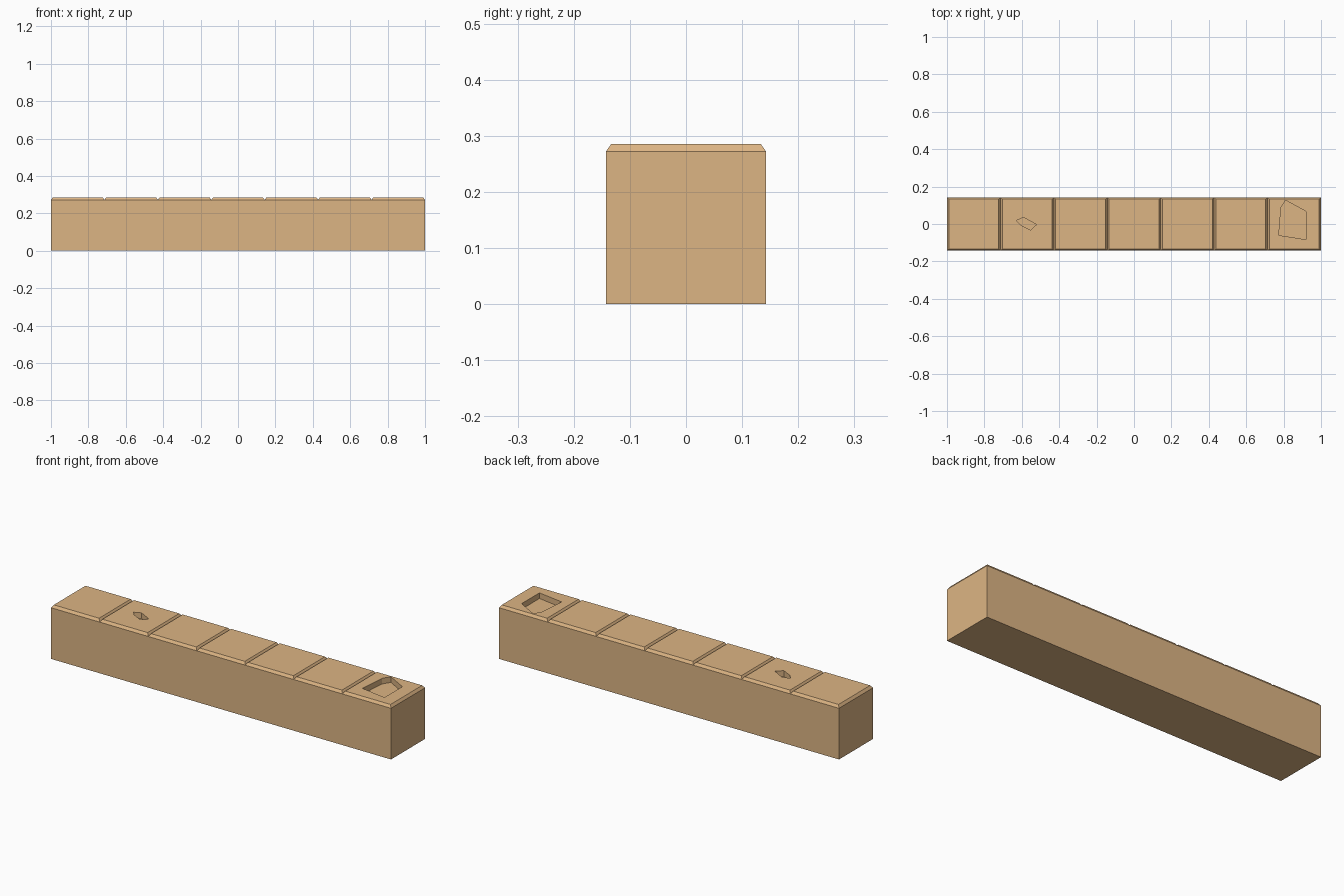
import bpy, bmesh
from mathutils import Vector

if "Cube" in bpy.data.objects:
    bpy.data.objects.remove(bpy.data.objects["Cube"])

TILES = 7
HALF = 1 / TILES          # half width of one square tile
TOP = 0.286
BEVEL = 0.014


def finish(bm, name):
    bmesh.ops.recalc_face_normals(bm, faces=bm.faces[:])
    me = bpy.data.meshes.new(name)
    bm.to_mesh(me)
    bm.free()
    ob = bpy.data.objects.new(name, me)
    bpy.context.collection.objects.link(ob)
    return ob


def cutter(name, outline, depth):
    bm = bmesh.new()
    face = bm.faces.new([bm.verts.new((x, y, TOP - depth)) for x, y in outline])
    ext = bmesh.ops.extrude_face_region(bm, geom=[face])["geom"]
    verts = [g for g in ext if isinstance(g, bmesh.types.BMVert)]
    bmesh.ops.translate(bm, vec=Vector((0, 0, depth + 0.1)), verts=verts)
    ob = finish(bm, name)
    ob.hide_render = True
    return ob


# Beam: a row of seven cells pulled up from the base, tile tops chamfered
bm = bmesh.new()
bmesh.ops.create_grid(bm, x_segments=TILES, y_segments=1, size=1)
bmesh.ops.scale(bm, vec=(1, HALF, 1), verts=bm.verts[:])
ext = bmesh.ops.extrude_face_region(bm, geom=bm.faces[:], use_keep_orig=True)["geom"]
bmesh.ops.translate(bm, vec=(0, 0, TOP - BEVEL),
                    verts=[g for g in ext if isinstance(g, bmesh.types.BMVert)])
bmesh.ops.recalc_face_normals(bm, faces=bm.faces[:])
tops = [f for f in bm.faces if f.normal.z > 0.9]
bmesh.ops.inset_individual(bm, faces=tops, thickness=BEVEL, depth=BEVEL)
beam = finish(bm, "tiled_stone_beam")

# Chipped hollows in two of the tiles
chips = [
    cutter("large_chip_cutter", [(0.774, -0.06), (0.786, 0.088), (0.81, 0.127),
                                 (0.92, 0.067), (0.92, -0.083)], 0.03),
    cutter("small_chip_cutter", [(-0.628, 0.019), (-0.591, 0.035), (-0.521, -0.003),
                                 (-0.553, -0.032), (-0.607, -0.005)], 0.03),
]
bpy.context.view_layer.objects.active = beam
for chip in chips:
    mod = beam.modifiers.new("chip", "BOOLEAN")
    mod.operation = "DIFFERENCE"
    mod.solver = "EXACT"
    mod.object = chip
    bpy.ops.object.modifier_apply(modifier=mod.name)
    bpy.data.objects.remove(chip)

# Sandstone colour
mat = bpy.data.materials.new("sandstone")
mat.diffuse_color = (0.72, 0.46, 0.23, 1)
mat.use_nodes = True
mat.node_tree.nodes["Principled BSDF"].inputs["Base Color"].default_value = mat.diffuse_color
beam.data.materials.clear()
beam.data.materials.append(mat)
